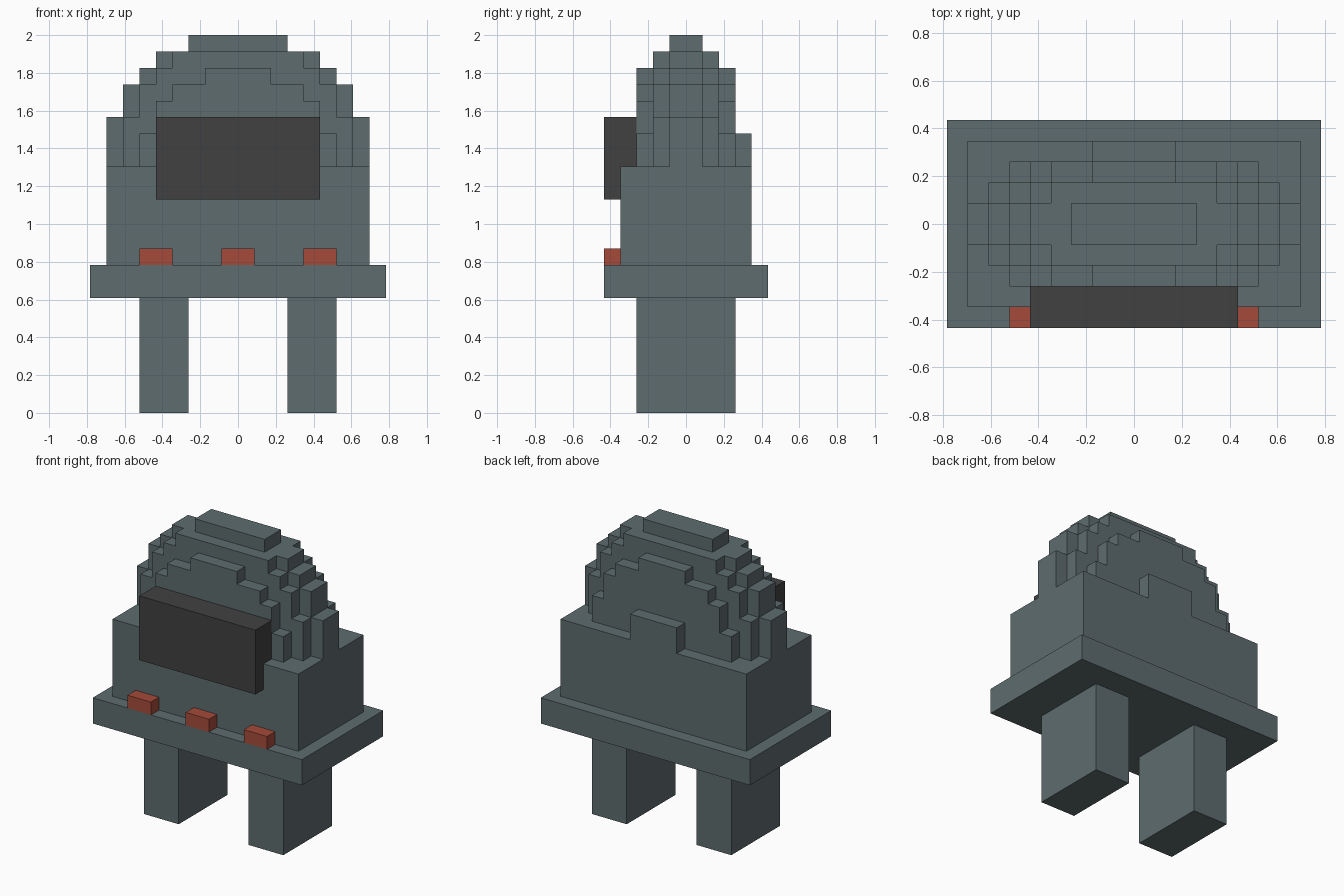
import bpy, bmesh
from mathutils import Vector

U = 2 / 23  # one block unit; the model is 23 units tall

if "Cube" in bpy.data.objects:
    bpy.data.objects.remove(bpy.data.objects["Cube"], do_unlink=True)


def material(name, rgb):
    m = bpy.data.materials.new(name)
    m.use_nodes = True
    m.diffuse_color = (*rgb, 1)
    bsdf = m.node_tree.nodes["Principled BSDF"]
    bsdf.inputs["Base Color"].default_value = (*rgb, 1)
    bsdf.inputs["Roughness"].default_value = 0.8
    return m


GREY = material("slate grey", (0.112, 0.150, 0.156))
DARK = material("dark screen", (0.053, 0.053, 0.053))
RED = material("brick red", (0.375, 0.070, 0.042))


def finish(name, bm, mat):
    bmesh.ops.recalc_face_normals(bm, faces=bm.faces)
    me = bpy.data.meshes.new(name)
    bm.to_mesh(me)
    bm.free()
    me.materials.append(mat)
    ob = bpy.data.objects.new(name, me)
    bpy.context.collection.objects.link(ob)
    return ob


def box(name, lo, hi, mat):
    """Box between two corners given in block units."""
    lo, hi = Vector(lo) * U, Vector(hi) * U
    bm = bmesh.new()
    bmesh.ops.create_cube(bm, size=1)
    for v in bm.verts:
        v.co = (lo + hi) / 2 + Vector(a * b for a, b in zip(v.co, hi - lo))
    return finish(name, bm, mat)


# Stepped dome: column heights for one quarter, rows going outward in y
BASE = 9
QUARTER = [
    [23, 23, 23, 22, 22, 21, 20, 18],
    [22, 22, 22, 22, 21, 20, 18, 15],
    [21, 21, 20, 20, 19, 17, 15, 15],
    [17, 17, 15, 15, 15, 15, 15, 15],
]


def height(x, y):
    """Column height of the cell whose low corner is x, y."""
    i, j = (x if x >= 0 else -x - 1), (y if y >= 0 else -y - 1)
    return QUARTER[j][i] if i < 8 and j < 4 else BASE


def stepped_body():
    bm = bmesh.new()

    def quad(*pts):
        bm.faces.new([bm.verts.new(Vector(p) * U) for p in pts])

    for x in range(-8, 8):
        for y in range(-4, 4):
            h = height(x, y)
            for z in (h, BASE):
                quad((x, y, z), (x + 1, y, z), (x + 1, y + 1, z), (x, y + 1, z))
            # walls wherever the neighbouring column is lower
            sides = [((x, y), (x + 1, y), (0, -1)), ((x + 1, y), (x + 1, y + 1), (1, 0)),
                     ((x + 1, y + 1), (x, y + 1), (0, 1)), ((x, y + 1), (x, y), (-1, 0))]
            for a, b, (dx, dy) in sides:
                for z in range(height(x + dx, y + dy), h):
                    quad((*a, z), (*b, z), (*b, z + 1), (*a, z + 1))
    bmesh.ops.remove_doubles(bm, verts=bm.verts, dist=0.001)
    bmesh.ops.recalc_face_normals(bm, faces=bm.faces)
    # merge coplanar squares into large flat faces
    bmesh.ops.dissolve_limit(bm, angle_limit=0.01, verts=bm.verts, edges=bm.edges)
    return finish("domed_body", bm, GREY)


stepped_body()

# Base plate and legs
box("base_plate", (-9, -5, 7), (9, 5, 9), GREY)
box("right_leg", (-6, -3, 0), (-3, 3, 7), GREY)
box("left_leg", (3, -3, 0), (6, 3, 7), GREY)

# Screen and the three buttons on the front ledge
box("screen", (-5, -5, 13), (5, -3, 18), DARK)
for side, x in (("right", -5), ("middle", 0), ("left", 5)):
    box(side + "_button", (x - 1, -5, 9), (x + 1, -4, 10), RED)
